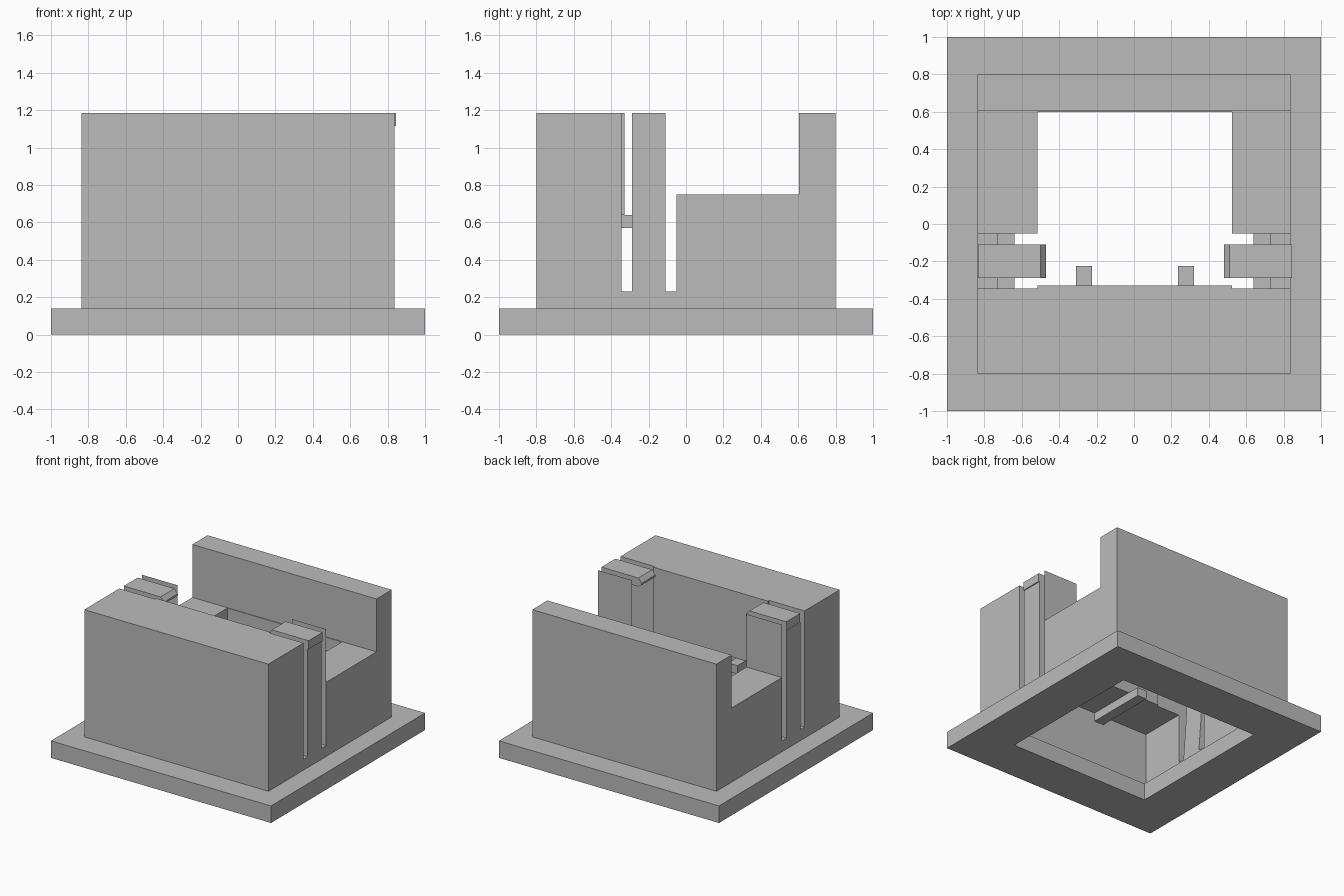
import bpy
import bmesh

cube = bpy.data.objects.get("Cube")
if cube:
    bpy.data.objects.remove(cube, do_unlink=True)

grey = bpy.data.materials.new("plain_grey")
grey.use_nodes = True
grey.diffuse_color = (0.5, 0.5, 0.5, 1)
grey.node_tree.nodes["Principled BSDF"].inputs["Base Color"].default_value = (0.5, 0.5, 0.5, 1)


def extrude(name, outline, y0, y1):
    """Extrude an x-z outline along y."""
    bm = bmesh.new()
    face = bm.faces.new([bm.verts.new((x, y0, z)) for x, z in outline])
    result = bmesh.ops.extrude_face_region(bm, geom=[face])
    moved = [v for v in result["geom"] if isinstance(v, bmesh.types.BMVert)]
    bmesh.ops.translate(bm, verts=moved, vec=(0, y1 - y0, 0))
    bmesh.ops.recalc_face_normals(bm, faces=bm.faces)
    mesh = bpy.data.meshes.new(name)
    bm.to_mesh(mesh)
    bm.free()
    mesh.materials.append(grey)
    obj = bpy.data.objects.new(name, mesh)
    bpy.context.collection.objects.link(obj)
    return obj


def box(name, x, y, z):
    outline = [(x[0], z[0]), (x[1], z[0]), (x[1], z[1]), (x[0], z[1])]
    return extrude(name, outline, *y)


def cut(target, x, y, z):
    """Subtract a box from the target and discard the cutter."""
    cutter = box("cutter", x, y, z)
    cutter.hide_render = True
    mod = target.modifiers.new("cut", "BOOLEAN")
    mod.operation = "DIFFERENCE"
    mod.solver = "EXACT"
    mod.object = cutter
    bpy.context.view_layer.objects.active = target
    bpy.ops.object.modifier_apply(modifier=mod.name)
    bpy.data.objects.remove(cutter, do_unlink=True)


# Base flange with a square opening
FLANGE, TOP, SIDE = 0.14, 1.185, 0.837
base = box("base_flange", (-1, 1), (-1, 1), (0, FLANGE))
cut(base, (-0.64, 0.64), (-0.64, 0.64), (-0.1, 0.3))

# Housing: lower cavity, central well, open shelves, clip gaps
WELL_L, WELL_R = -0.515, 0.525
body = box("housing", (-SIDE, SIDE), (-0.8, 0.8), (FLANGE, TOP))
cut(body, (-0.73, 0.73), (-0.73, 0.73), (0, 0.64))
cut(body, (WELL_L, WELL_R), (-0.33, 0.598), (0.5, 1.4))
cut(body, (-1.2, 1.2), (-0.05, 0.603), (0.75, 1.4))
for span in ((-1.2, WELL_L), (WELL_R, 1.2)):
    cut(body, span, (-0.345, -0.05), (0.23, 1.4))

# Spring clips: post with a pointed hook, the pair shifted slightly to +x
for name, s in (("right_clip", -1), ("left_clip", 1)):
    shift = 0.005
    hook = [(0.73, 0.23), (SIDE, 0.23), (SIDE, 1.115), (0.84 + s * shift, 1.115),
            (0.84 + s * shift, TOP), (0.505 + s * shift, TOP),
            (0.475 + s * shift, 1.15), (0.475 + s * shift, 1.135),
            (0.505 + s * shift, 1.115), (0.765 + s * shift, 1.115),
            (0.765 + s * shift, 0.64)]
    extrude(name, [(s * x, z) for x, z in hook], -0.29, -0.11)

# Support bars under the front block
for name, x in (("right_bar", -0.31), ("left_bar", 0.235)):
    box(name, (x, x + 0.085), (-0.73, -0.225), (0.57, 0.64))
